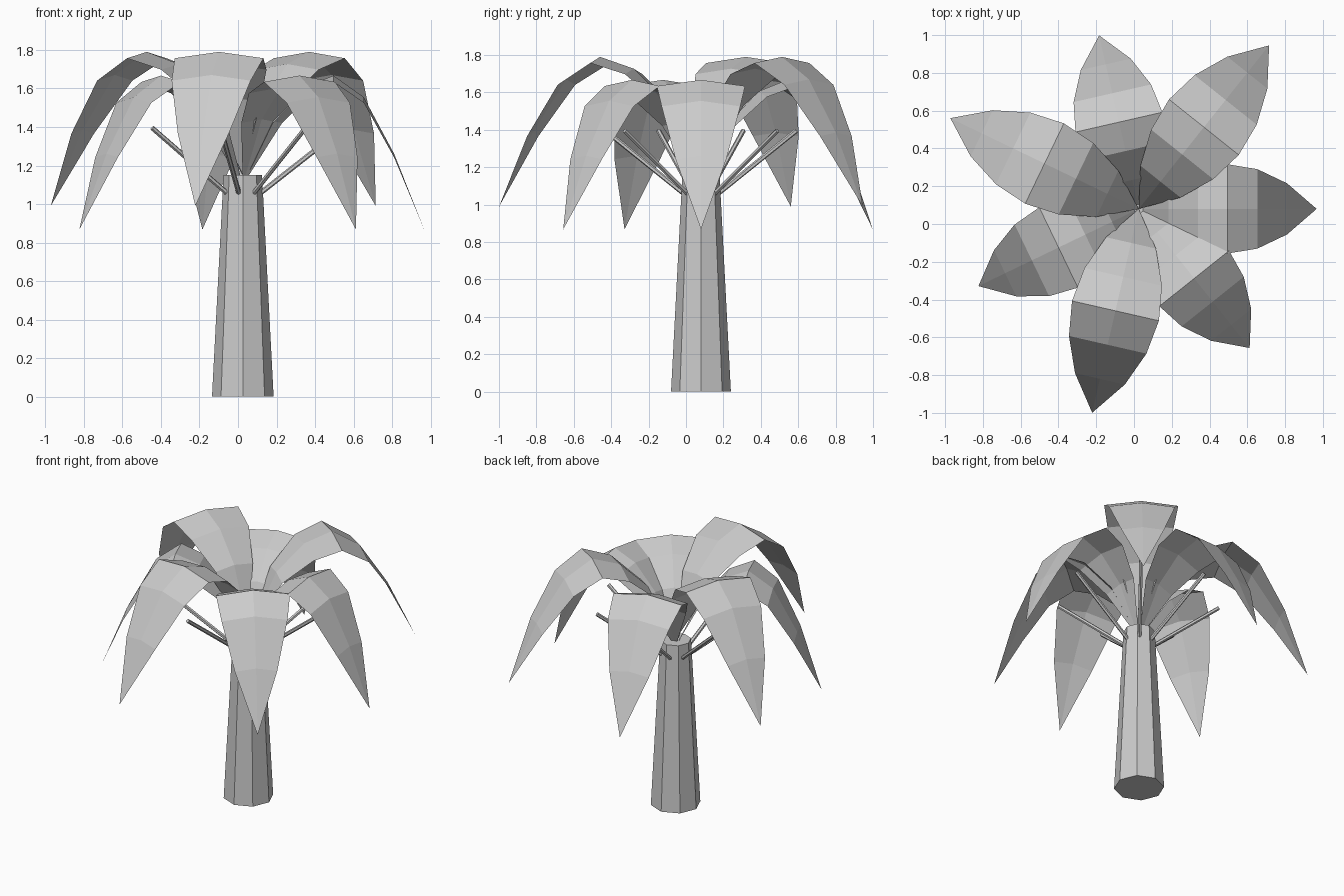
import bpy, bmesh, math
from mathutils import Vector

if "Cube" in bpy.data.objects:
    bpy.data.objects.remove(bpy.data.objects["Cube"], do_unlink=True)

CENTRE = Vector((0.025, 0.08, 0))
LEAVES = 7

grey = bpy.data.materials.new("light_grey")
grey.use_nodes = True
colour = (0.6, 0.6, 0.6, 1)
grey.diffuse_color = colour
grey.node_tree.nodes["Principled BSDF"].inputs["Base Color"].default_value = colour


def finish(bm, name):
    mesh = bpy.data.meshes.new(name)
    bm.to_mesh(mesh)
    bm.free()
    mesh.materials.append(grey)
    obj = bpy.data.objects.new(name, mesh)
    bpy.context.collection.objects.link(obj)
    return obj


def tapered_rod(name, start, end, r_start, r_end, sides):
    """Closed cone section running from start to end."""
    axis = end - start
    bm = bmesh.new()
    bmesh.ops.create_cone(bm, cap_ends=True, segments=sides, radius1=r_start,
                          radius2=r_end, depth=axis.length)
    if axis.x or axis.y:
        turn = axis.to_track_quat('Z', 'Y').to_matrix()
        bmesh.ops.rotate(bm, verts=bm.verts, matrix=turn)
    bmesh.ops.translate(bm, verts=bm.verts, vec=(start + end) / 2)
    return finish(bm, name)


def leaf(name, angle, reach, heights):
    """Arched sheet with a raised midrib, pointed at both ends."""
    out = Vector((math.cos(angle), math.sin(angle), 0))
    side = Vector((-out.y, out.x, 0))
    bm = bmesh.new()
    last = len(heights) - 1
    rows = []
    for i, z in enumerate(heights):
        t = i / last
        mid = CENTRE + out * reach * t + Vector((0, 0, z))
        if i in (0, last):
            rows.append([bm.verts.new(mid)] * 3)
            continue
        swell = math.sin(math.pi * t) ** 0.8
        edge = side * 0.236 * swell
        drop = Vector((0, 0, 0.033 * swell))
        rows.append([bm.verts.new(p) for p in (mid - edge - drop, mid, mid + edge - drop)])
    for a, b in zip(rows, rows[1:]):
        for k in (0, 1):
            corners = dict.fromkeys((a[k], b[k], b[k + 1], a[k + 1]))
            bm.faces.new(list(corners))
    return finish(bm, name)


# Trunk
tapered_rod("trunk", CENTRE.copy(), CENTRE + Vector((0, 0, 1.15)), 0.16, 0.1, 8)

# Crown: long high leaves alternate with short low ones, one stem under each
HIGH = [1.15, 1.55, 1.727, 1.79, 1.67, 1.385, 0.99]
LOW = [1.1, 1.44, 1.605, 1.667, 1.555, 1.262, 0.868]
for n in range(LEAVES):
    angle = math.tau * n / LEAVES
    if n % 2:
        leaf(f"long_leaf_{n}", angle, 1.107, HIGH)
    else:
        leaf(f"short_leaf_{n}", angle, 0.942, LOW)
    out = Vector((math.cos(angle), math.sin(angle), 0))
    tapered_rod(f"stem_{n}", CENTRE + out * 0.095 + Vector((0, 0, 1.06)),
                CENTRE + out * 0.522 + Vector((0, 0, 1.395)), 0.013, 0.013, 6)
